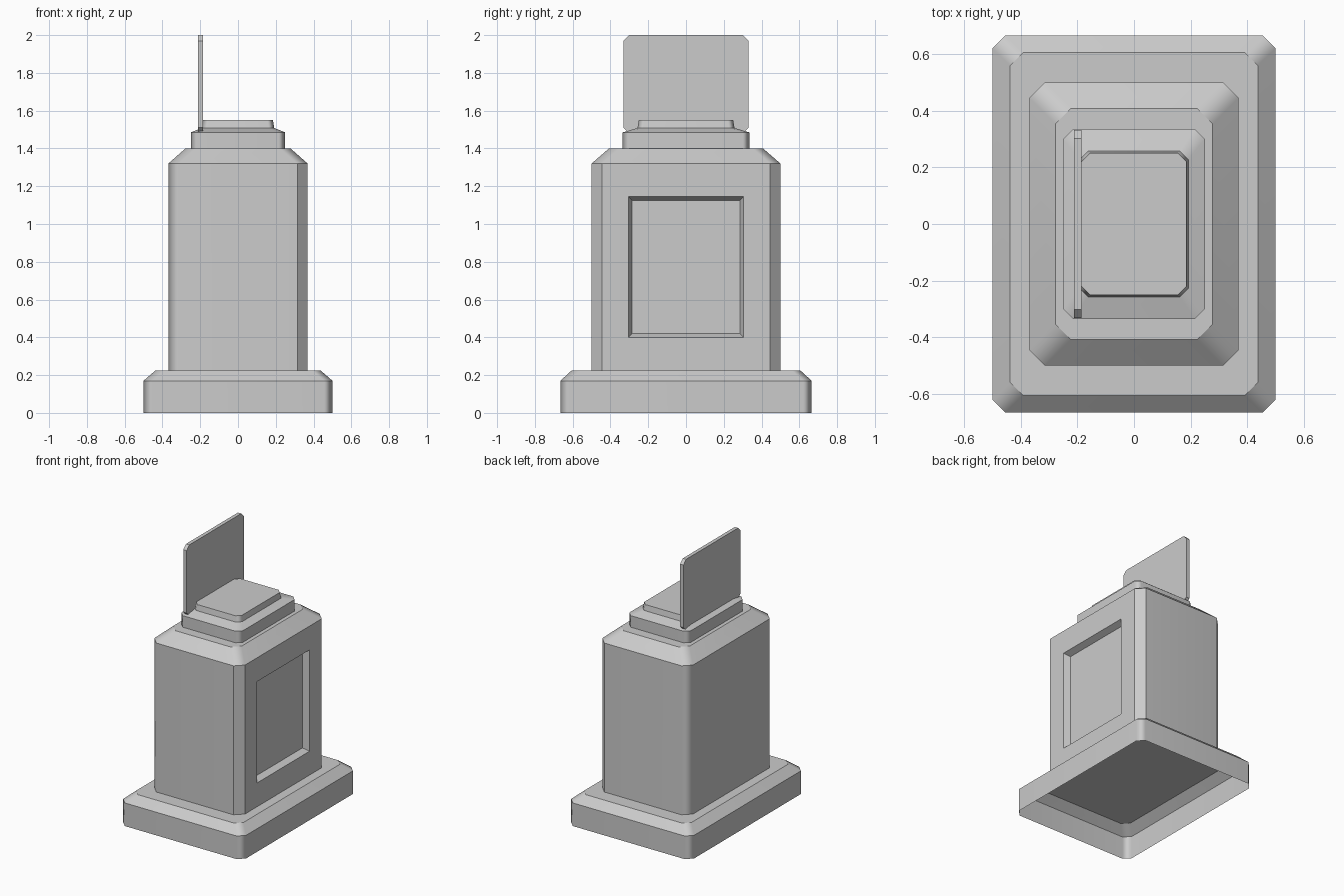
import bpy, bmesh

cube = bpy.data.objects.get("Cube")
if cube:
    bpy.data.objects.remove(cube, do_unlink=True)

stone = bpy.data.materials.new("grey stone")
stone.use_nodes = True
colour = (0.6, 0.6, 0.6, 1)
stone.diffuse_color = colour
stone.node_tree.nodes["Principled BSDF"].inputs["Base Color"].default_value = colour


def octagon(hx, hy, c):
    """Corner points of a rectangle with cut corners, counterclockwise."""
    return [(hx, c - hy), (hx, hy - c), (hx - c, hy), (c - hx, hy),
            (-hx, hy - c), (-hx, c - hy), (c - hx, -hy), (hx - c, -hy)]


def loft(levels):
    """Stack cut-corner rings of (half x, half y, cut, z), closed on top only."""
    bm = bmesh.new()
    rings = [[bm.verts.new((x, y, z)) for x, y in octagon(hx, hy, c)]
             for hx, hy, c, z in levels]
    for low, high in zip(rings, rings[1:]):
        for i in range(8):
            j = (i + 1) % 8
            bm.faces.new((low[i], low[j], high[j], high[i]))
    bm.faces.new(rings[-1])
    return bm


def finish(name, bm, sharp=lambda e: False):
    """Smooth the cut corners, keeping level edges and chosen edges sharp."""
    bm.normal_update()
    for f in bm.faces:
        f.smooth = True
    for e in bm.edges:
        a, b = e.verts
        level = abs(a.co.z - b.co.z) < 0.001
        e.smooth = not (level or sharp(e))
    mesh = bpy.data.meshes.new(name)
    bm.to_mesh(mesh)
    bm.free()
    mesh.materials.append(stone)
    ob = bpy.data.objects.new(name, mesh)
    bpy.context.collection.objects.link(ob)
    weighted = ob.modifiers.new("Weighted Normal", "WEIGHTED_NORMAL")
    weighted.keep_sharp = True
    return ob


# Base: hollow plinth open underneath
finish("base", loft([(0.5, 0.665, 0.045, 0), (0.5, 0.665, 0.045, 0.17),
                     (0.437, 0.605, 0.045, 0.225)]))

# Body with sloped shoulders
body = loft([(0.369, 0.5, 0.055, 0.225), (0.369, 0.5, 0.055, 1.32),
             (0.278, 0.408, 0.055, 1.4)])

# Recessed panel on the right-hand face
body.normal_update()
panel = max(body.faces, key=lambda f: f.calc_center_median().x if f.normal.x > 0.99 else -1)
bmesh.ops.inset_individual(body, faces=[panel], thickness=0.1)
for v in panel.verts:
    v.co.y = 0.305 if v.co.y > 0 else -0.305
    v.co.z = 1.145 if v.co.z > 0.77 else 0.4
body.normal_update()
bmesh.ops.inset_individual(body, faces=[panel], thickness=0.028, depth=-0.045)


def right_face_edge(e):
    return all(v.co.x > 0.3 and v.co.z < 1.33 for v in e.verts)


finish("body", body, right_face_edge)

# Cap with a raised pad
finish("cap", loft([(0.25, 0.335, 0.035, 1.4), (0.25, 0.335, 0.035, 1.485),
                    (0.192, 0.257, 0.03, 1.508), (0.185, 0.25, 0.03, 1.55)]))

# Upright tablet with cut corners
bm = bmesh.new()
rim = [bm.verts.new((-0.212, y, 1.74 + z)) for y, z in octagon(0.332, 0.26, 0.03)]
face = bm.faces.new(rim)
side = bmesh.ops.extrude_face_region(bm, geom=[face], use_keep_orig=True)
for v in side["geom"]:
    if isinstance(v, bmesh.types.BMVert):
        v.co.x = -0.185
bmesh.ops.recalc_face_normals(bm, faces=bm.faces)
finish("tablet", bm, lambda e: True)
